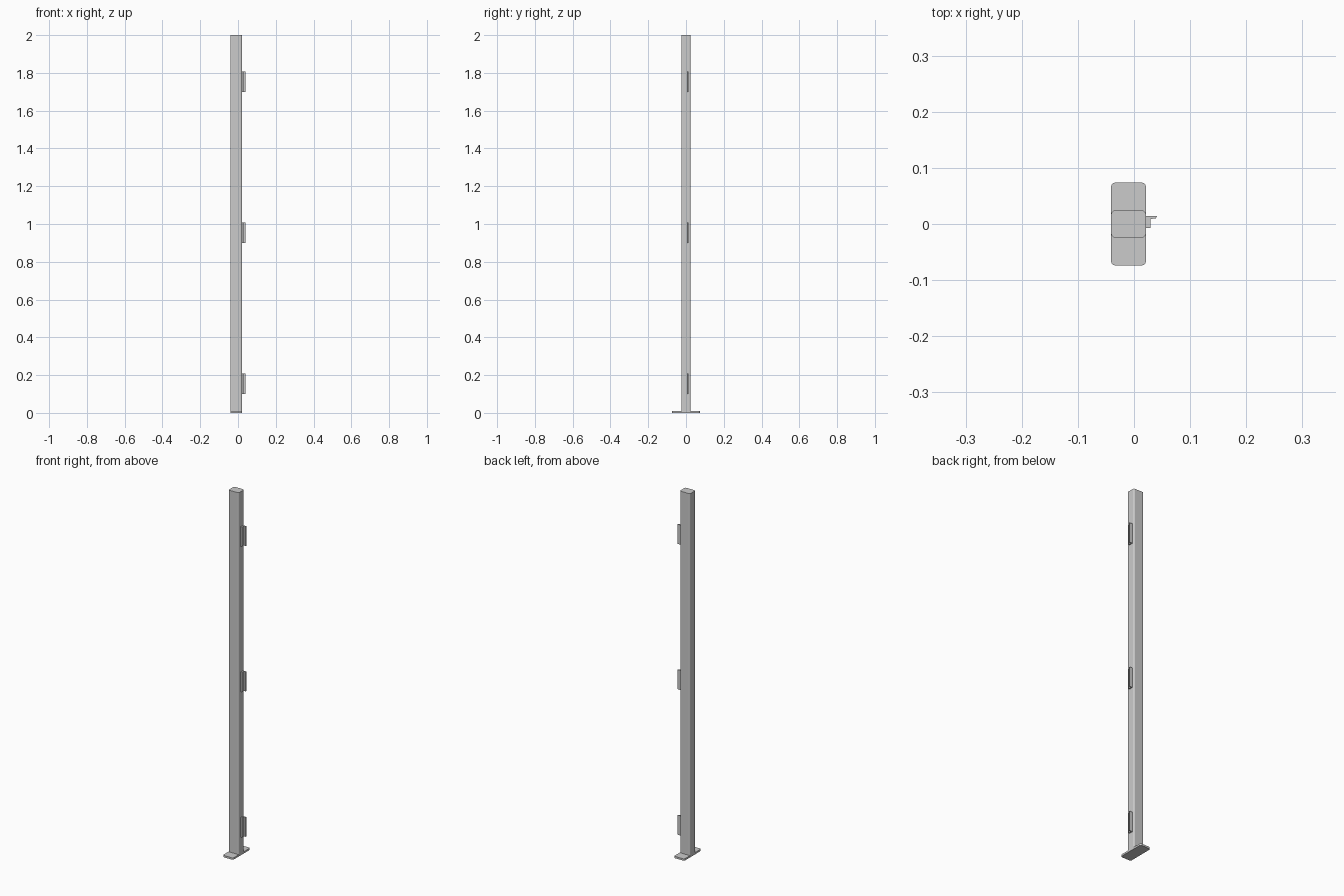
import bpy, bmesh, math

if "Cube" in bpy.data.objects:
    bpy.data.objects.remove(bpy.data.objects["Cube"])


def prism(name, pts, z0, z1):
    """Extrude a closed plan outline from z0 to z1."""
    bm = bmesh.new()
    face = bm.faces.new([bm.verts.new((x, y, z0)) for x, y in pts])
    top = bmesh.ops.extrude_face_region(bm, geom=[face])["geom"]
    bmesh.ops.translate(bm, vec=(0, 0, z1 - z0),
                        verts=[v for v in top if isinstance(v, bmesh.types.BMVert)])
    bmesh.ops.recalc_face_normals(bm, faces=bm.faces)
    mesh = bpy.data.meshes.new(name)
    bm.to_mesh(mesh)
    bm.free()
    ob = bpy.data.objects.new(name, mesh)
    bpy.context.collection.objects.link(ob)
    return ob


def rounded_rect(x0, x1, y0, y1, r, steps=3):
    """Outline of a rectangle with rounded corners."""
    pts = []
    corners = [(x1 - r, y1 - r), (x0 + r, y1 - r), (x0 + r, y0 + r), (x1 - r, y0 + r)]
    for i, (cx, cy) in enumerate(corners):
        for s in range(steps + 1):
            a = math.pi / 2 * (i + s / steps)
            pts.append((cx + r * math.cos(a), cy + r * math.sin(a)))
    return pts


# Foot plate and upright tube
prism("foot_plate", rounded_rect(-0.041, 0.0215, -0.074, 0.074, 0.008), 0, 0.01)
prism("post", rounded_rect(-0.041, 0.0215, -0.0245, 0.0245, 0.008), 0.01, 2.0)

# Three clips: a block on the post side with a thin projecting flange
clip = [(0.0205, -0.007), (0.029, -0.007), (0.029, 0.009),
        (0.039, 0.010), (0.041, 0.0145), (0.0205, 0.0145)]
for label, z in (("lower", 0.1), ("middle", 0.9), ("upper", 1.7)):
    prism(label + "_clip", clip, z, z + 0.108)
